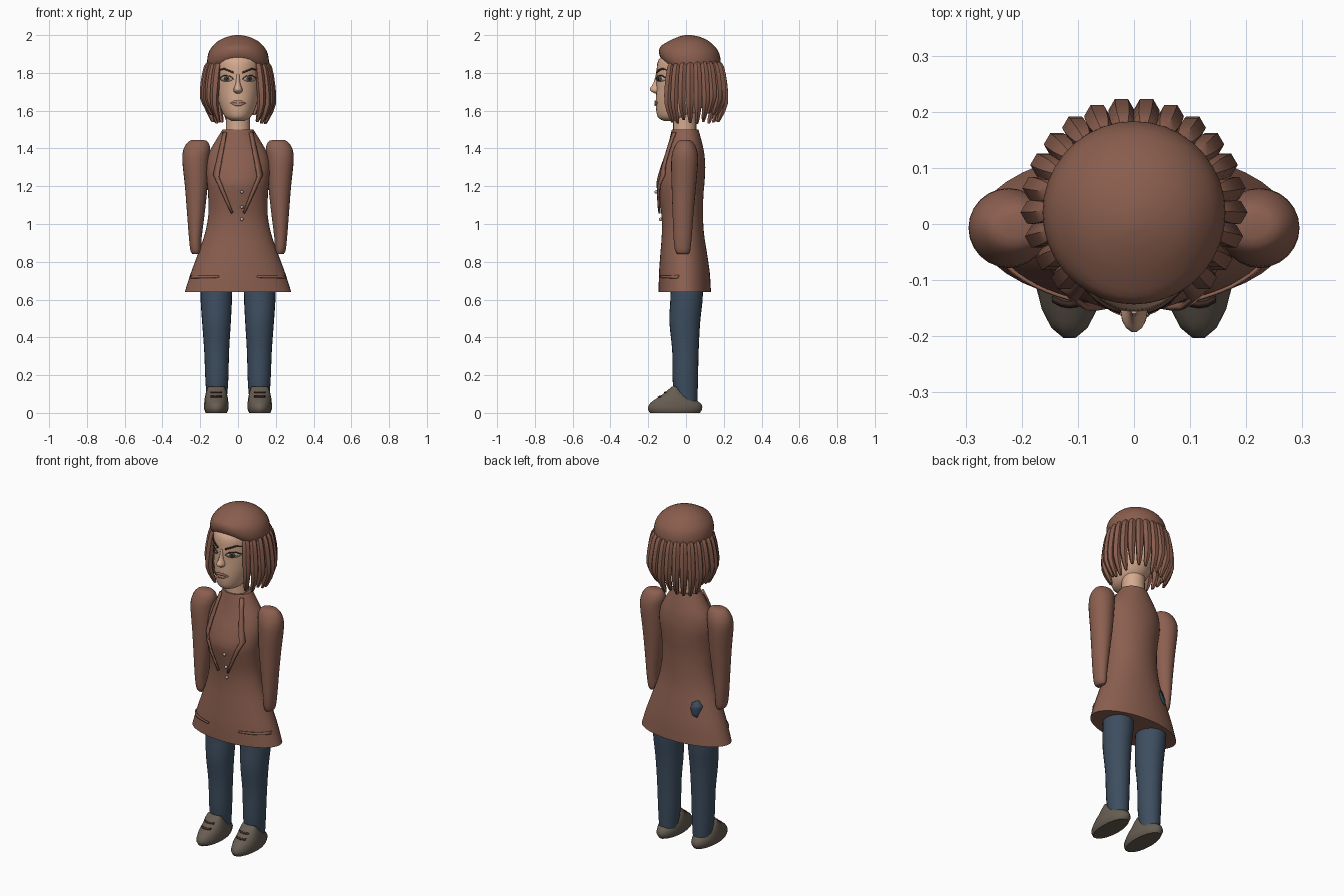
import bpy, bmesh, math, random
from mathutils import Vector
from mathutils.bvhtree import BVHTree

random.seed(4)
if "Cube" in bpy.data.objects:
    bpy.data.objects.remove(bpy.data.objects["Cube"])


def material(name, r, g, b):
    m = bpy.data.materials.new(name)
    m.use_nodes = True
    m.diffuse_color = (r, g, b, 1)
    m.node_tree.nodes["Principled BSDF"].inputs["Base Color"].default_value = (r, g, b, 1)
    return m


COAT = material("coat brown", 0.26, 0.115, 0.08)
HAIR = material("hair brown", 0.25, 0.11, 0.075)
SKIN = material("skin", 0.66, 0.40, 0.27)
JEANS = material("denim blue", 0.047, 0.075, 0.115)
SHOE = material("shoe grey brown", 0.135, 0.11, 0.085)
DARK = material("dark brown", 0.05, 0.025, 0.018)
WHITE = material("eye white", 0.5, 0.42, 0.36)
IRIS = material("iris grey", 0.12, 0.09, 0.075)
LIP = material("lip", 0.48, 0.24, 0.17)
BUTTON = material("button", 0.5, 0.45, 0.4)


def finish(name, bm, mat, angle=50):
    mesh = bpy.data.meshes.new(name)
    bm.to_mesh(mesh)
    bm.free()
    mesh.materials.append(mat)
    mesh.shade_smooth()
    mesh.set_sharp_from_angle(angle=math.radians(angle))
    ob = bpy.data.objects.new(name, mesh)
    bpy.context.collection.objects.link(ob)
    return ob


def smooth_rings(rings, steps):
    """Catmull-Rom spline through the rings."""
    out = []
    for i in range(len(rings) - 1):
        p0, p1 = rings[max(i - 1, 0)], rings[i]
        p2, p3 = rings[i + 1], rings[min(i + 2, len(rings) - 1)]
        for k in range(steps):
            t = k / steps
            out.append([b + t / 2 * (c - a + t * (2*a - 5*b + 4*c - d + t * (3*(b - c) + d - a)))
                        for a, b, c, d in zip(p0, p1, p2, p3)])
    return out + [list(rings[-1])]


def loft(name, rings, mat, n=32, steps=3, warp=None, angle=50):
    """Oval sections, each (z, centre x, half width, front y, back y). Returns a surface tree."""
    bm = bmesh.new()
    loops = []
    for z, cx, w, yf, yb in smooth_rings(rings, steps):
        loop = []
        for k in range(n):
            a = math.tau * k / n
            co = Vector((cx + w * math.cos(a), (yf + yb) / 2 + (yb - yf) / 2 * math.sin(a), z))
            loop.append(bm.verts.new(warp(co) if warp else co))
        loops.append(loop)
    for lo, hi in zip(loops, loops[1:]):
        for k in range(n):
            j = (k + 1) % n
            bm.faces.new((lo[k], lo[j], hi[j], hi[k]))
    bm.faces.new(loops[0][::-1])
    bm.faces.new(loops[-1])
    bmesh.ops.recalc_face_normals(bm, faces=bm.faces)
    tree = BVHTree.FromBMesh(bm)
    finish(name, bm, mat, angle)
    return tree


def on_surface(tree, x, z, side=-1):
    hit = tree.ray_cast(Vector((x, side, z)), Vector((0, -side, 0)))[0]
    return hit.y if hit else 0


def ribbon(name, a, b, tree, mat, lift=0.004, side=-1, steps=4, thick=0.006):
    """Thin plate between two edges of (x, z) points, laid on a surface."""
    bm = bmesh.new()
    rows = []
    for i in range(len(a) - 1):
        for k in range(steps + (i == len(a) - 2)):
            t = k / steps
            row = []
            for e in (a, b):
                x, z = (p + (q - p) * t for p, q in zip(e[i], e[i + 1]))
                row.append(bm.verts.new((x, on_surface(tree, x, z, side) + side * lift, z)))
            rows.append(row)
    for r, s in zip(rows, rows[1:]):
        bm.faces.new((r[0], r[1], s[1], s[0]))
    bmesh.ops.recalc_face_normals(bm, faces=bm.faces)
    ob = finish(name, bm, mat)
    mod = ob.modifiers.new("thickness", 'SOLIDIFY')
    mod.thickness = thick
    mod.offset = 0


def lens(name, cx, cz, rx, rz, tree, mat, lift):
    arc = [math.pi * k / 10 for k in range(11)]
    top = [(cx + rx * math.cos(t), cz + rz * math.sin(t)) for t in arc]
    low = [(cx + rx * math.cos(t), cz - rz * math.sin(t)) for t in arc]
    ribbon(name, top, low, tree, mat, lift, steps=1, thick=0.003)


def flip(points, s):
    return [(x * s, z) for x, z in points]


# Coat body
coat = loft("coat", [
    (0.64, 0, .282, -.145, .132), (0.74, 0, .25, -.143, .126), (0.84, 0, .213, -.136, .112),
    (0.95, 0, .175, -.128, .095), (1.05, 0, .157, -.13, .09), (1.15, 0, .158, -.148, .092),
    (1.22, 0, .164, -.156, .098), (1.3, 0, .17, -.135, .102), (1.37, 0, .157, -.11, .097),
    (1.43, 0, .125, -.092, .085), (1.5, 0, .082, -.075, .066)], COAT, n=40)

# Neck, head and nose
loft("neck", [(1.46, 0, .066, -.07, .055), (1.53, 0, .064, -.068, .055), (1.64, 0, .066, -.07, .06)], SKIN, n=20)
head = loft("head", [
    (1.545, 0, .03, -.115, -.05), (1.56, 0, .06, -.144, .01), (1.59, 0, .082, -.156, .06),
    (1.65, 0, .104, -.16, .11), (1.72, 0, .118, -.157, .14), (1.8, 0, .12, -.156, .15),
    (1.87, 0, .12, -.145, .15), (1.93, 0, .09, -.08, .1)], SKIN)
loft("nose", [(1.795, 0, .01, -.16, -.12), (1.745, 0, .013, -.174, -.12), (1.715, 0, .023, -.193, -.12),
              (1.7, 0, .022, -.183, -.12), (1.69, 0, .012, -.162, -.12)], SKIN, n=14)

# Mouth
for label, top, low in (("upper_lip", 1.655, 1.642), ("lower_lip", 1.641, 1.626)):
    ribbon(label, [(-.042, 1.642), (-.015, top), (0, top - .003), (.015, top), (.042, 1.642)],
           [(-.042, 1.64), (-.015, low), (0, low), (.015, low), (.042, 1.64)], head, LIP)

# Hair cap with an arched front edge
def arch(co):
    front = max(0, -co.y) / 0.14
    co.z += 0.065 * front ** 2 * (2 - co.z) / 0.18
    return co


loft("hair_cap", [
    (1.815, 0, .14, -.125, .16), (1.83, 0, .157, -.139, .178), (1.87, 0, .163, -.143, .183),
    (1.92, 0, .15, -.13, .168), (1.965, 0, .11, -.088, .125), (1.99, 0, .06, -.042, .075),
    (2.0, 0, .015, -.005, .03)], HAIR, n=36, warp=arch)

# Hanging hair locks round the sides and back
COUNT = 20
for k in range(COUNT):
    a = math.radians(-46 + 272 * k / (COUNT - 1))
    tip = random.uniform(1.525, 1.59)
    rings = []
    for t, out, r in ((0, -.028, .012), (.1, -.012, .022), (.4, .004, .024),
                      (.7, .01, .021), (.92, -.014, .014), (1, -.024, .007)):
        x = (.17 + out) * math.cos(a)
        y = .03 + (.165 + out) * math.sin(a)
        rings.append((1.865 + (tip - 1.865) * t, x, r, y - r, y + r))
    loft("hair_lock", rings, HAIR, n=6, steps=2, angle=40)

# Buttons
for z in (1.17, 1.09, 1.025):
    bm = bmesh.new()
    bmesh.ops.create_uvsphere(bm, u_segments=10, v_segments=6, radius=0.009)
    bmesh.ops.translate(bm, verts=bm.verts, vec=(.02, on_surface(coat, .02, z) - .008, z))
    finish("button", bm, BUTTON)

# Paired parts
for s, side in ((1, "left"), (-1, "right")):
    # Sleeve closed at the cuff
    loft(side + "_sleeve", [
        (0.84, .222 * s, .018, -.045, .012), (0.86, .224 * s, .028, -.058, .022),
        (0.93, .226 * s, .034, -.066, .03), (1.06, .223 * s, .047, -.071, .04),
        (1.2, .221 * s, .06, -.076, .053), (1.34, .224 * s, .071, -.078, .064),
        (1.4, .217 * s, .07, -.065, .055), (1.435, .212 * s, .052, -.045, .035),
        (1.445, .212 * s, .03, -.025, .015)], COAT, n=24)

    # Trouser leg
    loft(side + "_trouser_leg", [
        (0.05, .112 * s, .05, -.05, .06), (0.16, .112 * s, .06, -.07, .063),
        (0.33, .113 * s, .066, -.073, .067), (0.48, .114 * s, .076, -.088, .075),
        (0.6, .115 * s, .083, -.083, .088), (0.7, .115 * s, .083, -.08, .09)], JEANS, n=24)

    # Shoe with a high tongue
    shoe = loft(side + "_shoe", [
        (0, .115 * s, .056, -.192, .075), (0.02, .115 * s, .064, -.205, .088),
        (0.045, .115 * s, .064, -.197, .084), (0.065, .115 * s, .063, -.175, .06),
        (0.09, .115 * s, .059, -.137, .025), (0.115, .115 * s, .053, -.104, -.015),
        (0.14, .115 * s, .042, -.075, -.045)], SHOE, n=18, steps=2)
    for z in (.083, .106):
        ribbon(side + "_lace", flip([(.085, z), (.145, z)], s), flip([(.085, z + .006), (.145, z + .006)], s),
               shoe, DARK, lift=.002)

    # Lapel and pocket flap
    ribbon(side + "_lapel", flip([(.078, 1.485), (.13, 1.26), (.036, 1.055)], s),
           flip([(.06, 1.485), (.102, 1.25), (.026, 1.06)], s), coat, COAT, lift=.012, thick=.009)
    ribbon(side + "_pocket", flip([(.1, .726), (.25, .728)], s),
           flip([(.1, .716), (.25, .712)], s), coat, COAT, lift=.004, steps=8)

    # Eye and brow
    lens(side + "_eye", .06 * s, 1.77, .034, .016, head, WHITE, .003)
    lens(side + "_iris", .06 * s, 1.77, .013, .014, head, IRIS, .006)
    lens(side + "_pupil", .06 * s, 1.77, .006, .007, head, DARK, .008)
    ribbon(side + "_eyelid", flip([(.024, 1.769), (.045, 1.787), (.075, 1.788), (.096, 1.773)], s),
           flip([(.024, 1.766), (.045, 1.782), (.075, 1.783), (.096, 1.769)], s), head, DARK, lift=.004)
    ribbon(side + "_brow", flip([(.024, 1.806), (.075, 1.826), (.1, 1.815)], s),
           flip([(.024, 1.797), (.075, 1.818), (.1, 1.812)], s), head, DARK)

# Denim showing through the back of the coat
ribbon("denim_patch", [(-.105, .88), (-.1, .85), (-.115, .81)], [(-.135, .895), (-.16, .86), (-.14, .8)],
       coat, JEANS, lift=.005, side=1)
